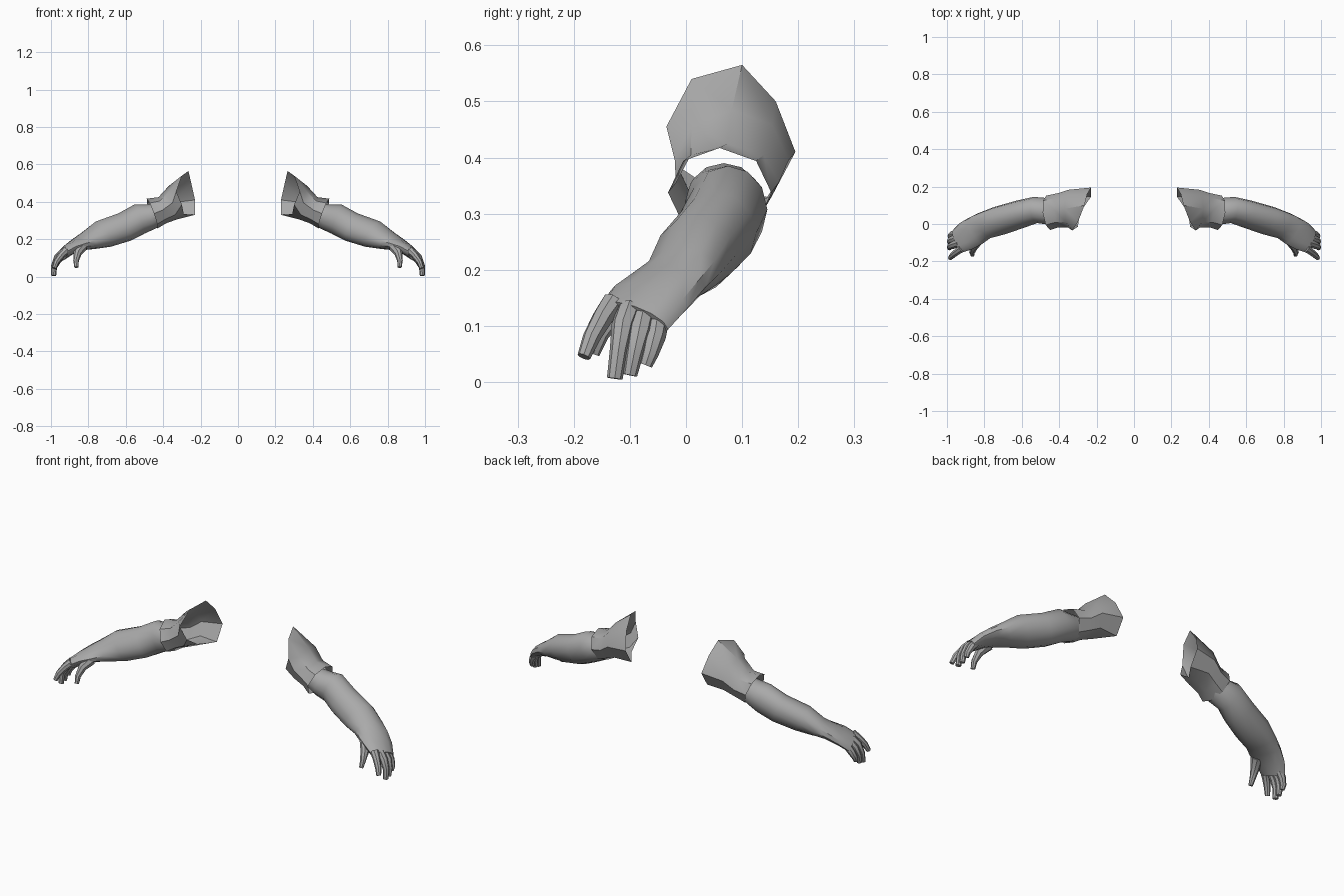
import bpy, bmesh, math
from mathutils import Vector

if "Cube" in bpy.data.objects:
    bpy.data.objects.remove(bpy.data.objects["Cube"])

grey = bpy.data.materials.new("plain_grey")
grey.diffuse_color = (0.4, 0.4, 0.4, 1)
grey.use_nodes = True
grey.node_tree.nodes["Principled BSDF"].inputs["Base Color"].default_value = grey.diffuse_color


def oval(xt, zt, xb, zb, yf, yb, dx=0.0, dz=0.0, n=12):
    """Ring through a top and a bottom point, from front yf to back yb, skewed by dx and dz."""
    c = Vector(((xt + xb) / 2, (yf + yb) / 2, (zt + zb) / 2))
    v = Vector((xt - xb, 0, zt - zb)) / 2
    u = Vector((dx, (yb - yf) / 2, dz))
    return [c + v * math.cos(a) + u * math.sin(a)
            for a in (2 * math.pi * i / n for i in range(n))]


def loft(name, rings, cap_start=False, cap_end=False, angle=40):
    """Skin a list of rings and mirror the result to the other side."""
    bm = bmesh.new()
    vs = [[bm.verts.new(p) for p in r] for r in rings]
    n = len(rings[0])
    for a, b in zip(vs, vs[1:]):
        for i in range(n):
            j = (i + 1) % n
            bm.faces.new((a[i], b[i], b[j], a[j]))
    if cap_start:
        bm.faces.new(vs[0])
    if cap_end:
        bm.faces.new(vs[-1][::-1])
    # make the skin face away from the tube's middle line
    bm.faces.ensure_lookup_table()
    bm.normal_update()
    f = bm.faces[0]
    mid = sum((v.co for r in vs[:2] for v in r), Vector((0, 0, 0))) / (2 * n)
    if f.normal.dot(f.calc_center_median() - mid) < 0:
        bmesh.ops.reverse_faces(bm, faces=bm.faces[:])
    me = bpy.data.meshes.new(name)
    bm.to_mesh(me)
    bm.free()
    me.materials.append(grey)
    ob = bpy.data.objects.new(name, me)
    bpy.context.collection.objects.link(ob)
    bpy.ops.object.select_all(action='DESELECT')
    ob.select_set(True)
    bpy.context.view_layer.objects.active = ob
    bpy.ops.object.shade_smooth_by_angle(angle=math.radians(angle))
    ob.modifiers.new("other_side", 'MIRROR').use_mirror_merge = False
    return ob


def finger(name, path, radii, n=8):
    """Tapered tube along a short path, rings square to the path."""
    pts = [Vector(p) for p in path]
    rings = []
    for i, p in enumerate(pts):
        t = (pts[min(i + 1, len(pts) - 1)] - pts[max(i - 1, 0)]).normalized()
        u = Vector((0, 1, 0)).cross(t).normalized()
        w = t.cross(u)
        rings.append([p + radii[i] * (u * math.cos(a) + w * math.sin(a))
                      for a in (2 * math.pi * k / n for k in range(n))])
    loft(name, rings, True, True)


# Sleeve: ragged open shoulder edge, waist, then flared cuff
shoulder_edge = [Vector(p) for p in (
    (.265, .10, .565), (.25, .16, .50), (.23, .195, .41), (.23, .145, .33),
    (.29, .06, .335), (.30, -.015, .385), (.33, -.035, .455), (.30, .01, .54))]
loft("sleeve", [
    shoulder_edge,
    oval(.37, .485, .33, .305, -.02, .183, n=8),
    oval(.425, .425, .385, .285, -.018, .165, n=8),
    oval(.488, .417, .43, .258, -.032, .152, .01, n=8)])

# Forearm running into the palm
loft("forearm_and_palm", [
    oval(.45, .39, .40, .28, .005, .13),
    oval(.50, .385, .445, .255, -.002, .14, .005),
    oval(.555, .385, .50, .23, .005, .145, .01),
    oval(.64, .338, .575, .192, -.02, .125, .02),
    oval(.76, .295, .68, .16, -.055, .09, .03),
    oval(.83, .238, .765, .148, -.075, .06, .03),
    oval(.875, .205, .815, .143, -.105, .035, .035, -.005),
    oval(.92, .172, .88, .122, -.135, .003, .035, -.015),
    oval(.96, .135, .925, .092, -.152, -.032, .025, -.02)],
    cap_start=True, cap_end=True)

# Fingers and thumb
finger("thumb", [(.835, -.085, .16), (.858, -.125, .125), (.866, -.152, .085),
                 (.864, -.165, .05)], [.03, .022, .015, .011])
finger("index_finger", [(.92, -.13, .14), (.945, -.148, .115), (.97, -.168, .08),
                        (.983, -.182, .045)], [.022, .019, .016, .012])
finger("middle_finger", [(.935, -.10, .13), (.965, -.112, .10), (.984, -.12, .055),
                         (.986, -.127, .006)], [.022, .021, .016, .014])
finger("ring_finger", [(.94, -.075, .12), (.968, -.082, .09), (.984, -.092, .05),
                       (.985, -.10, .012)], [.022, .021, .016, .013])
finger("little_finger", [(.945, -.05, .11), (.968, -.055, .08), (.982, -.064, .05),
                         (.982, -.072, .03)], [.02, .019, .015, .012])
